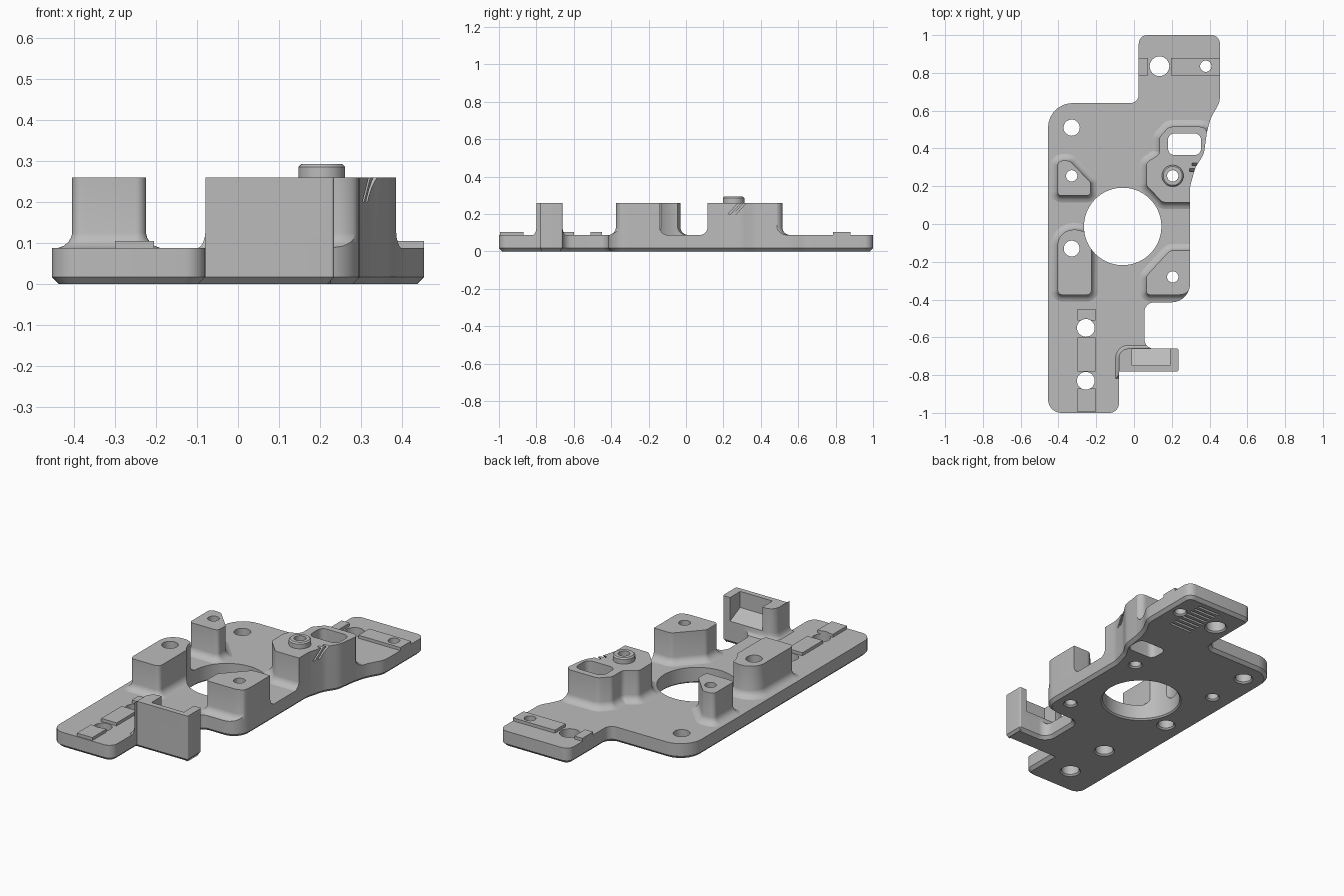
import bpy, bmesh, math
from mathutils import Vector

if "Cube" in bpy.data.objects:
    bpy.data.objects.remove(bpy.data.objects["Cube"])

TOP = 0.088   # plate thickness
TALL = 0.26   # post height

mat = bpy.data.materials.new("light_grey")
mat.diffuse_color = (0.5, 0.5, 0.5, 1)
mat.use_nodes = True
mat.node_tree.nodes["Principled BSDF"].inputs["Base Color"].default_value = mat.diffuse_color


def rounded(corners, seg=8):
    """Counter-clockwise (x, y, radius) corners -> filleted outline."""
    out, n = [], len(corners)
    for i, (x, y, r) in enumerate(corners):
        p = Vector((x, y))
        a = Vector(corners[i - 1][:2]) - p
        b = Vector(corners[(i + 1) % n][:2]) - p
        la, lb = a.length, b.length
        a, b = a / la, b / lb
        half = math.acos(max(-1, min(1, a.dot(b)))) / 2
        if r == 0 or half > 1.55:
            out.append(p)
            continue
        t = min(r / math.tan(half), 0.47 * la, 0.47 * lb)
        r = t * math.tan(half)
        c = p + (a + b).normalized() * (r / math.sin(half))
        v0, v1 = p + a * t - c, p + b * t - c
        sweep = v0.angle_signed(v1)
        k = max(2, round(seg * abs(sweep) / 1.57))
        for j in range(k + 1):
            ang = -sweep * j / k
            ca, sa = math.cos(ang), math.sin(ang)
            out.append(c + Vector((v0.x * ca - v0.y * sa, v0.x * sa + v0.y * ca)))
    return out


def offset(pts, d):
    """Push an outline outward by d with mitred corners."""
    res = []
    for i, p in enumerate(pts):
        e1 = (p - pts[i - 1]).normalized()
        e2 = (pts[(i + 1) % len(pts)] - p).normalized()
        n1, n2 = Vector((e1.y, -e1.x)), Vector((e2.y, -e2.x))
        res.append(p + (n1 + n2) * (d / (1 + n1.dot(n2))))
    return res


def loft(name, pts, levels):
    """Stack copies of an outline at (z, offset) levels into a closed solid."""
    bm = bmesh.new()
    rings = [[bm.verts.new((p.x, p.y, z)) for p in offset(pts, d)] for z, d in levels]
    n = len(pts)
    for lo, hi in zip(rings, rings[1:]):
        for i in range(n):
            bm.faces.new((lo[i], lo[(i + 1) % n], hi[(i + 1) % n], hi[i]))
    bm.faces.new(rings[0][::-1])
    bm.faces.new(rings[-1])
    me = bpy.data.meshes.new(name)
    bm.to_mesh(me)
    bm.free()
    me.materials.append(mat)
    ob = bpy.data.objects.new(name, me)
    bpy.context.collection.objects.link(ob)
    return ob


def circle(x, y, r, n=40):
    return [Vector((x + r * math.cos(2 * math.pi * i / n),
                    y + r * math.sin(2 * math.pi * i / n))) for i in range(n)]


def rect(x0, x1, y0, y1, r=0):
    return rounded([(x0, y0, r), (x1, y0, r), (x1, y1, r), (x0, y1, r)])


def boolean(ob, tool, op='DIFFERENCE'):
    m = ob.modifiers.new("bool", 'BOOLEAN')
    m.operation, m.object, m.solver = op, tool, 'EXACT'
    bpy.context.view_layer.objects.active = ob
    bpy.ops.object.modifier_apply(modifier=m.name)


def drop(ob):
    bpy.data.objects.remove(ob, do_unlink=True)


# Base plate with chamfered underside
outline = rounded([
    (-0.455, -1, 0.07), (-0.08, -1, 0.05), (-0.08, -0.78, 0), (0.235, -0.78, 0.008),
    (0.235, -0.66, 0.008), (0.055, -0.66, 0.05), (0.055, -0.415, 0.05), (0.297, -0.415, 0.1),
    (0.297, 0.20, 0.1), (0.325, 0.30, 0.1), (0.37, 0.37, 0.1), (0.385, 0.48, 0.2),
    (0.405, 0.56, 0.2), (0.455, 0.645, 0.1), (0.455, 1, 0.045), (0.025, 1, 0.045),
    (0.025, 0.64, 0.045), (-0.455, 0.64, 0.13)])
plate = loft("base_plate", outline, [(0, -0.017), (0.017, 0), (TOP, 0)])
clip = loft("clip", outline, [(-0.1, 0), (0.5, 0)])

# Posts with filleted feet, trimmed to the plate edge
FLARE = [(TOP, 0.035), (0.093, 0.021), (0.102, 0.010), (0.113, 0.003), (0.125, 0), (TALL, 0)]
shapes = {
    "triangular_post": [(-0.405, 0.15, 0.02), (-0.23, 0.15, 0.02), (-0.23, 0.22, 0.02),
                        (-0.34, 0.335, 0.03), (-0.405, 0.335, 0.025)],
    "rounded_post": [(-0.405, -0.375, 0.025), (-0.225, -0.375, 0.025),
                     (-0.225, -0.03, 0.09), (-0.405, -0.03, 0.09)],
    "corner_post": [(0.065, -0.375, 0.02), (0.31, -0.375, 0.07), (0.31, -0.14, 0),
                    (0.19, -0.14, 0.04), (0.065, -0.275, 0.03)],
    "pocket_post": [(0.065, 0.205, 0.03), (0.15, 0.115, 0.03), (0.32, 0.115, 0),
                    (0.32, 0.2, 0), (0.40, 0.34, 0), (0.385, 0.515, 0.04),
                    (0.185, 0.515, 0.04), (0.135, 0.46, 0.03), (0.135, 0.37, 0.03),
                    (0.065, 0.325, 0.03)],
    "front_bracket": [(-0.08, -0.80, 0), (0.25, -0.80, 0), (0.25, -0.66, 0), (-0.08, -0.66, 0.05)],
}
posts = {}
for name, corners in shapes.items():
    levels = FLARE if name != "front_bracket" else [(z, d * 0.5) for z, d in FLARE]
    posts[name] = loft(name, rounded(corners), levels)
    boolean(posts[name], clip, 'INTERSECT')
drop(clip)

# Collar on top of the pocket post
collar = loft("collar", circle(0.205, 0.255, 0.057),
              [(TALL, 0), (0.286, 0), (0.293, -0.007)])

# Raised rail pads beside the slotted holes
pads = [loft("rail_pad", rect(*b), [(TOP, 0), (0.105, 0)]) for b in (
    (-0.30, -0.205, -0.995, -0.87), (-0.30, -0.205, -0.78, -0.60), (-0.30, -0.205, -0.51, -0.45),
    (0.025, 0.075, 0.785, 0.88), (0.195, 0.455, 0.785, 0.88))]

# Through holes
holes = [(-0.06, -0.013, 0.205, 72), (-0.33, 0.51, 0.043, 32), (-0.33, 0.255, 0.03, 32),
         (-0.33, -0.13, 0.042, 32), (0.205, -0.28, 0.03, 32), (0.205, 0.255, 0.03, 32),
         (-0.255, -0.55, 0.047, 32), (-0.255, -0.83, 0.047, 32),
         (0.135, 0.835, 0.052, 32), (0.38, 0.835, 0.03, 32)]
solids = [plate, collar] + list(posts.values()) + pads


def cut(pts, levels, targets):
    tool = loft("cutter", pts, levels)
    for ob in targets:
        boolean(ob, tool)
    drop(tool)


def near(ob, x, y, r):
    xs = [v.co.x for v in ob.data.vertices]
    ys = [v.co.y for v in ob.data.vertices]
    return min(xs) < x + r and max(xs) > x - r and min(ys) < y + r and max(ys) > y - r


for x, y, r, n in holes:
    cut(circle(x, y, r, n), [(-0.01, 0.018), (0.008, 0), (0.5, 0)],
        [o for o in solids if near(o, x, y, r)])

# Rectangular pocket through the pocket post
cut(rect(0.18, 0.355, 0.365, 0.48, 0.035), [(-0.1, 0), (0.5, 0)], [plate, posts["pocket_post"]])

# Bracket pocket with a sloping floor, then the notch in its front wall
bracket = posts["front_bracket"]
tool = loft("cutter", rect(-0.01, 0.19, -0.75, -0.60), [(0.12, 0), (0.4, 0)])
for v in tool.data.vertices:
    if v.co.z < 0.2:
        v.co.z = 0.17 if v.co.y < -0.7 else 0.10
boolean(bracket, tool)
drop(tool)
tool = loft("cutter", rect(0.035, 0.15, 0.23, 0.36, 0.03), [(0.70, 0), (0.85, 0)])
for v in tool.data.vertices:      # stand the notch profile upright, facing front
    x, y, z = v.co
    v.co = (x, -z, y)
tool.data.flip_normals()
boolean(bracket, tool)
drop(tool)

# Two slanted slits in the side of the pocket post
for k in range(2):
    y = 0.225 + 0.03 * k
    tool = loft("cutter", rect(0.295, 0.40, y, y + 0.014), [(0.20, 0), (0.27, 0)])
    for v in tool.data.vertices:
        v.co.y += (v.co.z - 0.20) * 0.9
        v.co.x += 0.012 * k
    boolean(posts["pocket_post"], tool)
    drop(tool)

# Shallow grip grooves under the rear tab
for i in range(8):
    y = 0.715 + 0.033 * i
    cut(rect(0.205, 0.345, y - 0.007, y + 0.007), [(-0.02, 0), (0.012, 0)], [plate])

# Smooth curved walls, keep hard edges
bpy.ops.object.select_all(action='DESELECT')
for ob in solids:
    ob.select_set(True)
bpy.context.view_layer.objects.active = plate
bpy.ops.object.shade_smooth_by_angle(angle=math.radians(30))
